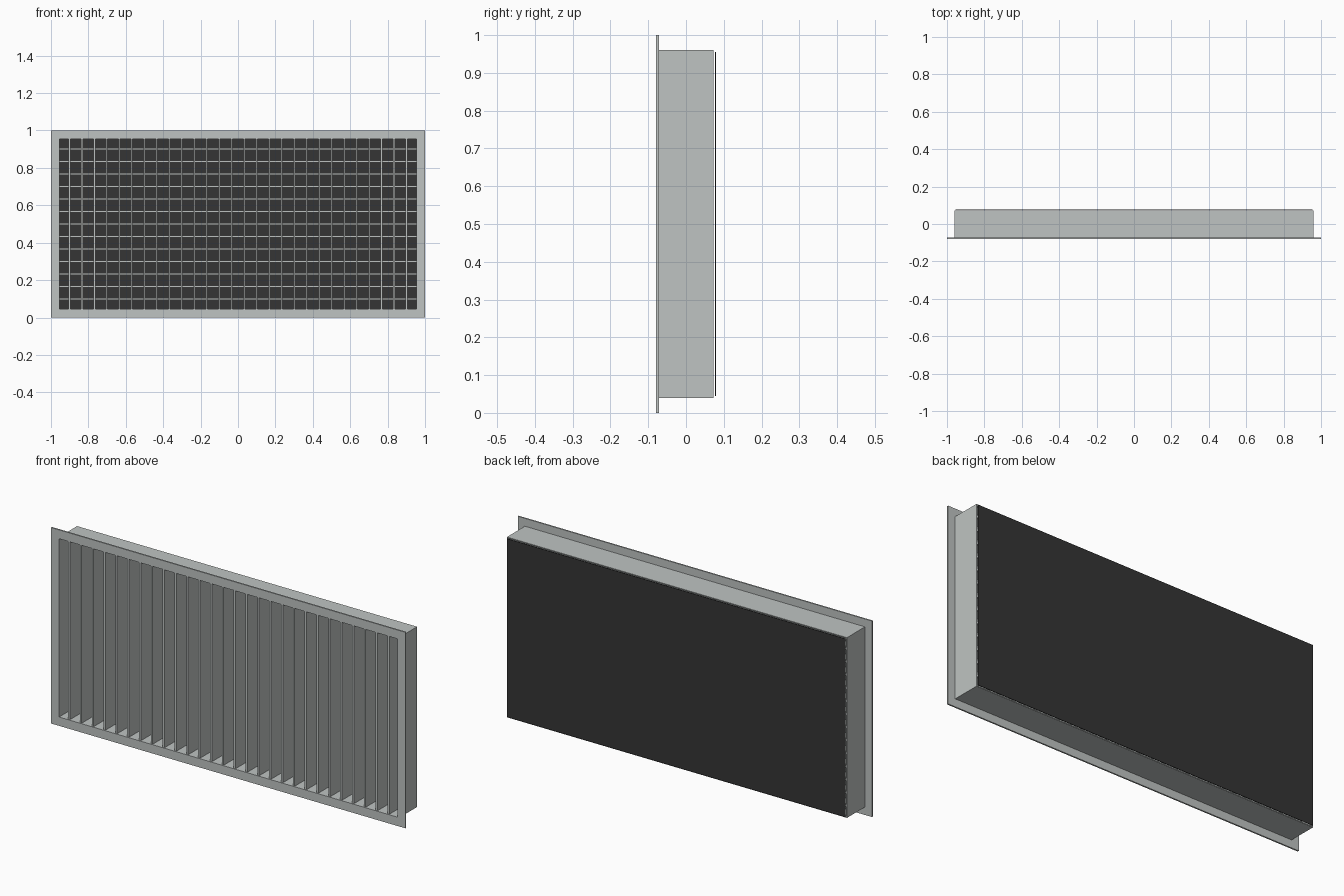
import bpy
import bmesh
from mathutils import Matrix, Vector

cube = bpy.data.objects.get("Cube")
if cube:
    bpy.data.objects.remove(cube, do_unlink=True)


def material(name, rgb):
    m = bpy.data.materials.new(name)
    m.use_nodes = True
    m.diffuse_color = (*rgb, 1)
    m.node_tree.nodes["Principled BSDF"].inputs["Base Color"].default_value = (*rgb, 1)
    return m


METAL = material("light grey metal", (0.52, 0.55, 0.54))
BLACK = material("matt black", (0.036, 0.036, 0.036))
MID_Z = 0.5


def finish(name, bm, mat):
    mesh = bpy.data.meshes.new(name)
    bm.to_mesh(mesh)
    bm.free()
    mesh.materials.append(mat)
    obj = bpy.data.objects.new(name, mesh)
    bpy.context.collection.objects.link(obj)
    return obj


def add_box(bm, lo, hi):
    lo, hi = Vector(lo), Vector(hi)
    place = Matrix.Translation((lo + hi) / 2) @ Matrix.Diagonal((*(hi - lo), 1))
    bmesh.ops.create_cube(bm, size=1, matrix=place)


def ring(name, outer, inner, y0, y1):
    """Rectangular tube; outer and inner are (half width, half height)."""
    bm = bmesh.new()
    corners = ((-1, -1), (1, -1), (1, 1), (-1, 1))
    loops = [[bm.verts.new((sx * w, y, MID_Z + sz * h)) for sx, sz in corners]
             for (w, h), y in ((outer, y0), (outer, y1), (inner, y1), (inner, y0))]
    for a, b in zip(loops, loops[1:] + loops[:1]):
        for i in range(4):
            j = (i + 1) % 4
            bm.faces.new((a[i], a[j], b[j], b[i]))
    bmesh.ops.recalc_face_normals(bm, faces=bm.faces)
    return finish(name, bm, METAL)


# Front flange and the duct collar behind it
OPENING = (0.955, 0.455)
ring("front_flange", (1.0, 0.5), OPENING, -0.079, -0.0715)
ring("duct_collar", (0.96, 0.46), OPENING, -0.0715, 0.073)

# Blades: upright ones in front, level ones behind
PITCH = 0.0668
HALF = 0.005
bm = bmesh.new()
for i in range(28):
    x = (i - 13.5) * PITCH
    add_box(bm, (x - HALF, -0.075, MID_Z - OPENING[1]), (x + HALF, 0.01, MID_Z + OPENING[1]))
finish("vertical_blades", bm, METAL)

bm = bmesh.new()
for i in range(13):
    z = MID_Z + (i - 6) * PITCH
    add_box(bm, (-OPENING[0], 0.01, z - HALF), (OPENING[0], 0.07, z + HALF))
finish("horizontal_blades", bm, METAL)

# Dark plate closing the back
bm = bmesh.new()
add_box(bm, (-OPENING[0], 0.0765, MID_Z - OPENING[1]), (OPENING[0], 0.079, MID_Z + OPENING[1]))
finish("back_plate", bm, BLACK)
